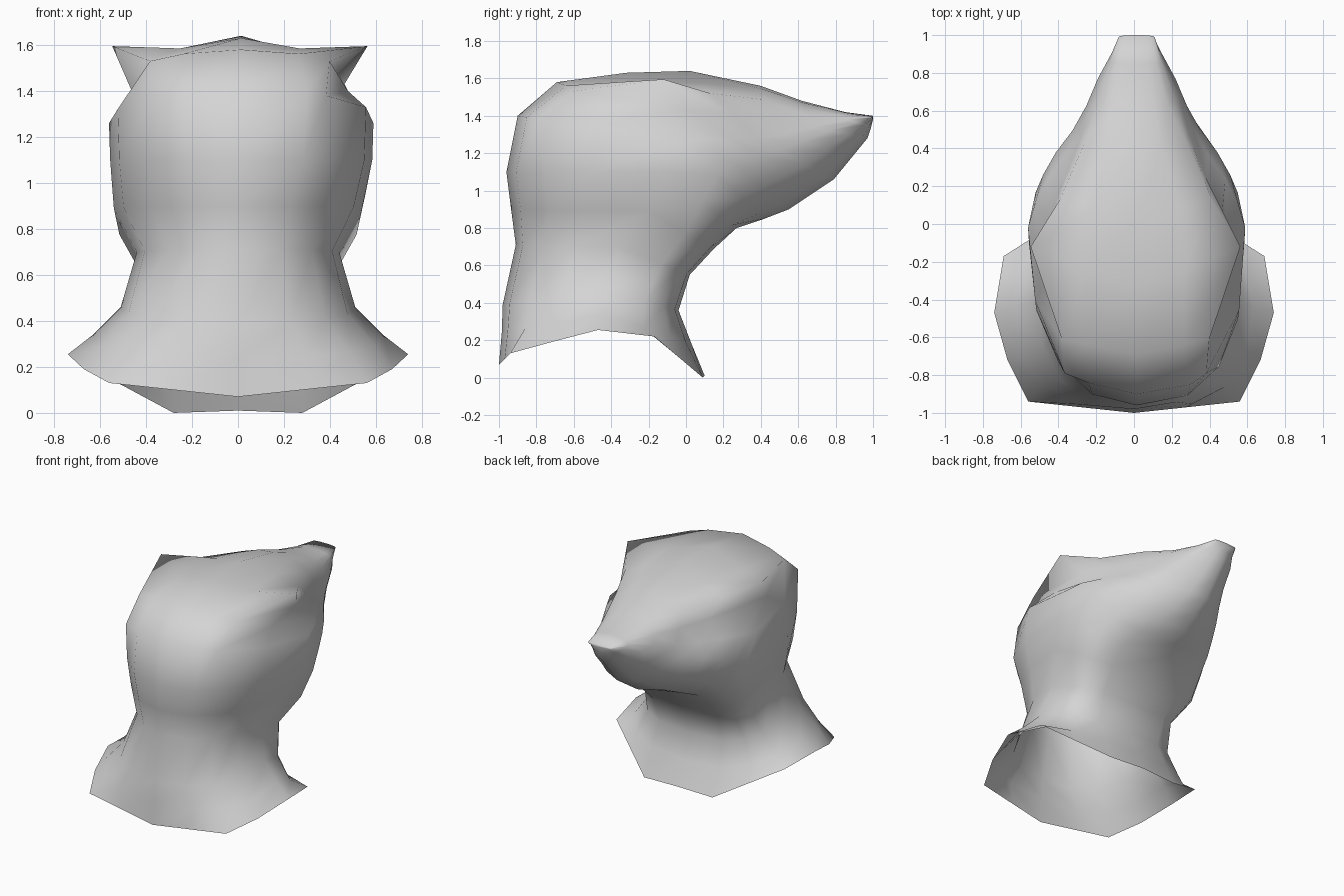
import bpy, bmesh, math
from mathutils import Vector

SIDES = 16

grey = bpy.data.materials.new("plain grey")
grey.diffuse_color = (0.66, 0.66, 0.66, 1)

# Rings from collar to muzzle tip:
# back (y, z), side (x, y, z), throat (y, z), back roundness, throat roundness
rings = [
    ((-1.00, 0.07), (0.74, -0.47, 0.255), (0.10, 0.01), 0.65, 0.92),
    ((-0.985, 0.24), (0.63, -0.44, 0.34), (0.03, 0.18), 0.75, 0.85),
    ((-0.98, 0.39), (0.51, -0.41, 0.46), (-0.04, 0.36), 0.85, 0.70),
    ((-0.91, 0.71), (0.44, -0.36, 0.70), (0.02, 0.55), 0.90, 0.52),
    ((-0.935, 0.90), (0.54, -0.20, 0.89), (0.15, 0.69), 0.90, 0.58),
    ((-0.96, 1.10), (0.57, -0.10, 1.10), (0.27, 0.80), 0.78, 0.70),
    ((-0.90, 1.40), (0.575, -0.02, 1.26), (0.42, 0.85), 0.73, 0.90),
    ((-0.69, 1.58), (0.54, 0.10, 1.28), (0.55, 0.90), 0.80, 1.08),
    ((-0.32, 1.63), (0.47, 0.24, 1.28), (0.67, 0.98), 0.80, 1.18),
    ((0.02, 1.64), (0.375, 0.37, 1.28), (0.79, 1.06), 0.80, 1.26),
    ((0.40, 1.56), (0.295, 0.52, 1.30), (0.88, 1.17), 0.85, 1.28),
    ((0.62, 1.48), (0.225, 0.68, 1.34), (0.97, 1.28), 0.90, 1.20),
    ((0.85, 1.42), (0.14, 0.86, 1.38), (0.99, 1.34), 0.90, 1.00),
    ((1.00, 1.40), (0.095, 0.99, 1.395), (1.00, 1.38), 0.90, 0.90),
]
# Hem corners, back-of-head corner, ears, the dips around them and brow ridge:
# (ring, steps from the crown line) -> point on the right side
corners = {
    (0, 1): (0.28, -0.97, 0.10),
    (0, 2): (0.56, -0.94, 0.13),
    (0, 3): (0.67, -0.72, 0.19),
    (0, 5): (0.69, -0.17, 0.22),
    (0, 6): (0.485, -0.04, 0.11),
    (0, 7): (0.28, 0.09, 0.00),
    (6, 2): (0.375, -0.79, 1.38),
    (7, 2): (0.39, -0.61, 1.53),
    (7, 3): (0.47, -0.28, 1.40),
    (8, 1): (0.26, -0.24, 1.585),
    (8, 2): (0.555, -0.12, 1.595),
    (8, 3): (0.455, 0.02, 1.43),
    (9, 1): (0.23, 0.08, 1.575),
    (9, 2): (0.40, 0.13, 1.52),
    (9, 3): (0.37, 0.25, 1.41),
    (10, 2): (0.27, 0.43, 1.485),
    (10, 3): (0.285, 0.47, 1.40),
}


def ring_point(i, k):
    """Point k of ring i, going round from the back over the right side."""
    back, side, throat, eb, ef = rings[i]
    sign = 1 if k <= SIDES // 2 else -1
    step = min(k, SIDES - k)
    if (i, step) in corners:
        x, y, z = corners[(i, step)]
        return Vector((x * sign + (0.008 if i else 0), y, z))
    # The head leans slightly to the right and is slimmer at the back left
    shift = 0.014 if i >= 5 else 0
    if sign < 0 and 3 <= i <= 6:
        eb += 0.13
    t = math.pi * 2 * step / SIDES
    c, s = math.cos(t), max(math.sin(t), 0)
    end, e = (back, eb) if c > 0 else (throat, ef)
    u = abs(c) ** e if abs(c) > 1e-6 else 0
    w = s ** e if s > 1e-6 else 0
    return Vector((sign * side[0] * w + shift,
                   side[1] + (end[0] - side[1]) * u,
                   side[2] + (end[1] - side[2]) * u))


# Neck, head and muzzle as one open skin
bm = bmesh.new()
loops = [[bm.verts.new(ring_point(i, k)) for k in range(SIDES)]
         for i in range(len(rings))]
for a, b in zip(loops, loops[1:]):
    for k in range(SIDES):
        n = (k + 1) % SIDES
        bm.faces.new((a[k], a[n], b[n], b[k]))
bm.faces.new(loops[-1])  # muzzle tip
bmesh.ops.recalc_face_normals(bm, faces=bm.faces)
top = max(bm.faces, key=lambda f: f.calc_center_median().z)
if top.normal.z < 0:
    bmesh.ops.reverse_faces(bm, faces=bm.faces)
for f in bm.faces:
    f.smooth = True

mesh = bpy.data.meshes.new("head_and_neck")
bm.to_mesh(mesh)
bm.free()
mesh.materials.append(grey)
head = bpy.data.objects.new("head_and_neck", mesh)
bpy.context.collection.objects.link(head)
